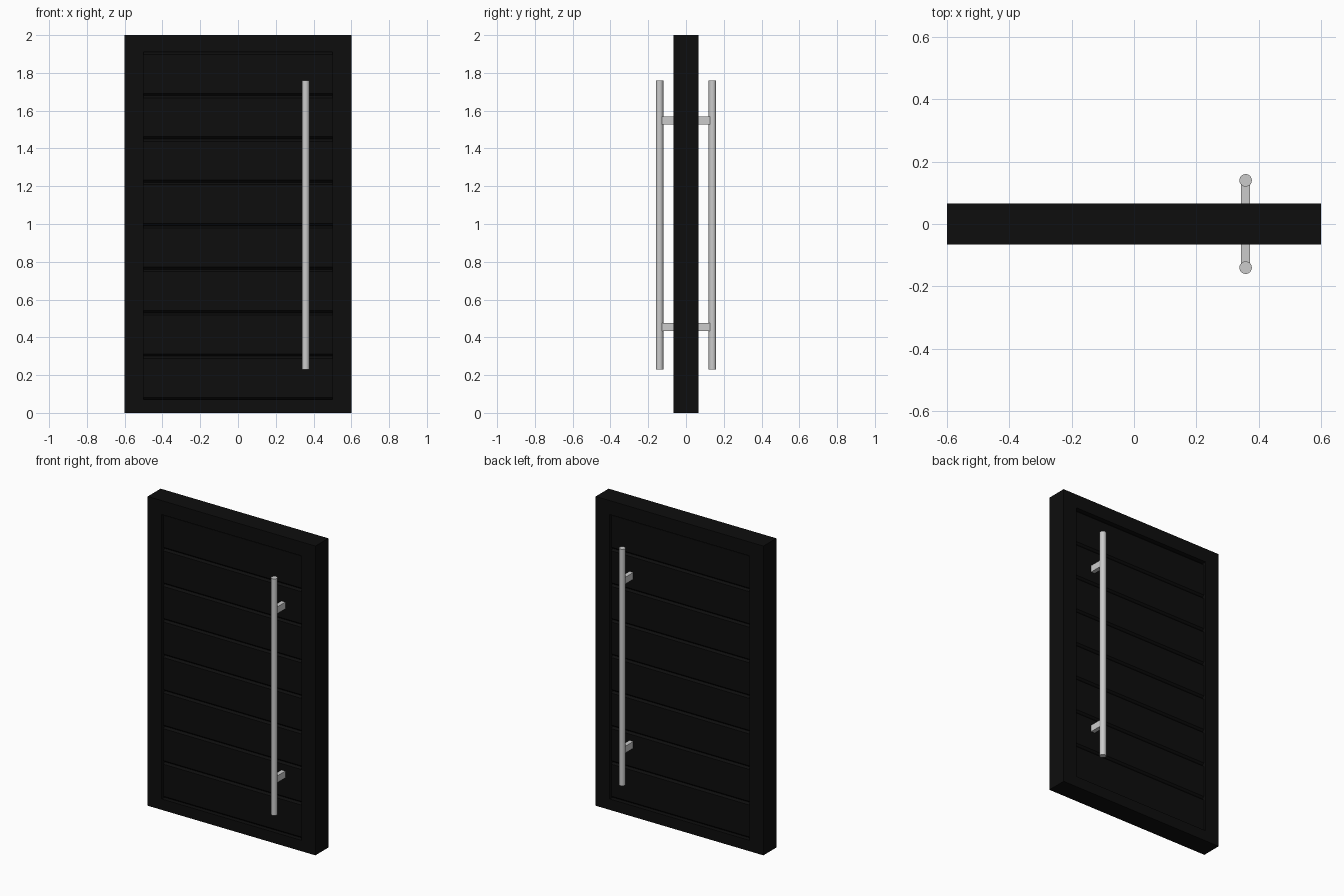
import bpy, bmesh, math

if "Cube" in bpy.data.objects:
    bpy.data.objects.remove(bpy.data.objects["Cube"])

W, H, T = 0.6, 2.0, 0.066           # half width, height, half thickness
OX, Z0, Z1 = 0.5, 0.07, 1.91        # panel opening
FACE = 0.048                        # slat face depth
SLATS = 8

black = bpy.data.materials.new("black_paint")
black.diffuse_color = (0.004, 0.004, 0.004, 1)
black.use_nodes = True
black.node_tree.nodes["Principled BSDF"].inputs["Base Color"].default_value = black.diffuse_color


def finish(name, bm, mat=None):
    bmesh.ops.recalc_face_normals(bm, faces=bm.faces)
    me = bpy.data.meshes.new(name)
    bm.to_mesh(me)
    bm.free()
    ob = bpy.data.objects.new(name, me)
    bpy.context.collection.objects.link(ob)
    if mat:
        me.materials.append(mat)
    return ob


def box(name, x0, x1, y0, y1, z0, z1, mat=None):
    bm = bmesh.new()
    bmesh.ops.create_cube(bm, size=1)
    for v in bm.verts:
        v.co = ((x0 + x1) / 2 + v.co.x * (x1 - x0),
                (y0 + y1) / 2 + v.co.y * (y1 - y0),
                (z0 + z1) / 2 + v.co.z * (z1 - z0))
    return finish(name, bm, mat)


# Door frame: one rectangular ring, open in the middle
bm = bmesh.new()
outer = [(-W, 0), (W, 0), (W, H), (-W, H)]
inner = [(-OX, Z0), (OX, Z0), (OX, Z1), (-OX, Z1)]
rings = [[bm.verts.new((x, y, z)) for x, z in loop]
         for loop, y in ((outer, -T), (outer, T), (inner, T), (inner, -T))]
for k in range(4):
    a, b = rings[k], rings[(k + 1) % 4]
    for i in range(4):
        j = (i + 1) % 4
        bm.faces.new((a[i], a[j], b[j], b[i]))
finish("door_frame", bm, black)

# Horizontal slats: chamfered profile swept across the opening, V grooves between
pitch = (Z1 - Z0) / SLATS
c = 0.012
for n in range(SLATS):
    lo, hi = Z0 + n * pitch, Z0 + (n + 1) * pitch
    f, e = FACE, FACE - c
    profile = [(-e, lo), (-f, lo + c), (-f, hi - c), (-e, hi),
               (e, hi), (f, hi - c), (f, lo + c), (e, lo)]
    bm = bmesh.new()
    face = bm.faces.new([bm.verts.new((-OX, y, z)) for y, z in profile])
    ext = bmesh.ops.extrude_face_region(bm, geom=[face], use_keep_orig=True)
    verts = [g for g in ext["geom"] if isinstance(g, bmesh.types.BMVert)]
    bmesh.ops.translate(bm, verts=verts, vec=(2 * OX, 0, 0))
    finish(f"slat_{n + 1}", bm, black)

# Pull handles on both sides: round bar and two square standoffs
HX, HY = 0.358, 0.14
for side, s in (("front", -1), ("back", 1)):
    bpy.ops.mesh.primitive_cylinder_add(vertices=32, radius=0.02, depth=1.53,
                                        location=(HX, s * HY, 0.995))
    bar = bpy.context.object
    bar.name = f"{side}_handle_bar"
    bpy.ops.object.shade_smooth_by_angle(angle=math.radians(40))
    for part, z in (("lower", 0.455), ("upper", 1.548)):
        y0, y1 = sorted((s * (FACE - 0.002), s * 0.127))
        box(f"{side}_{part}_handle_mount", HX - 0.014, HX + 0.014,
            y0, y1, z - 0.022, z + 0.022)
